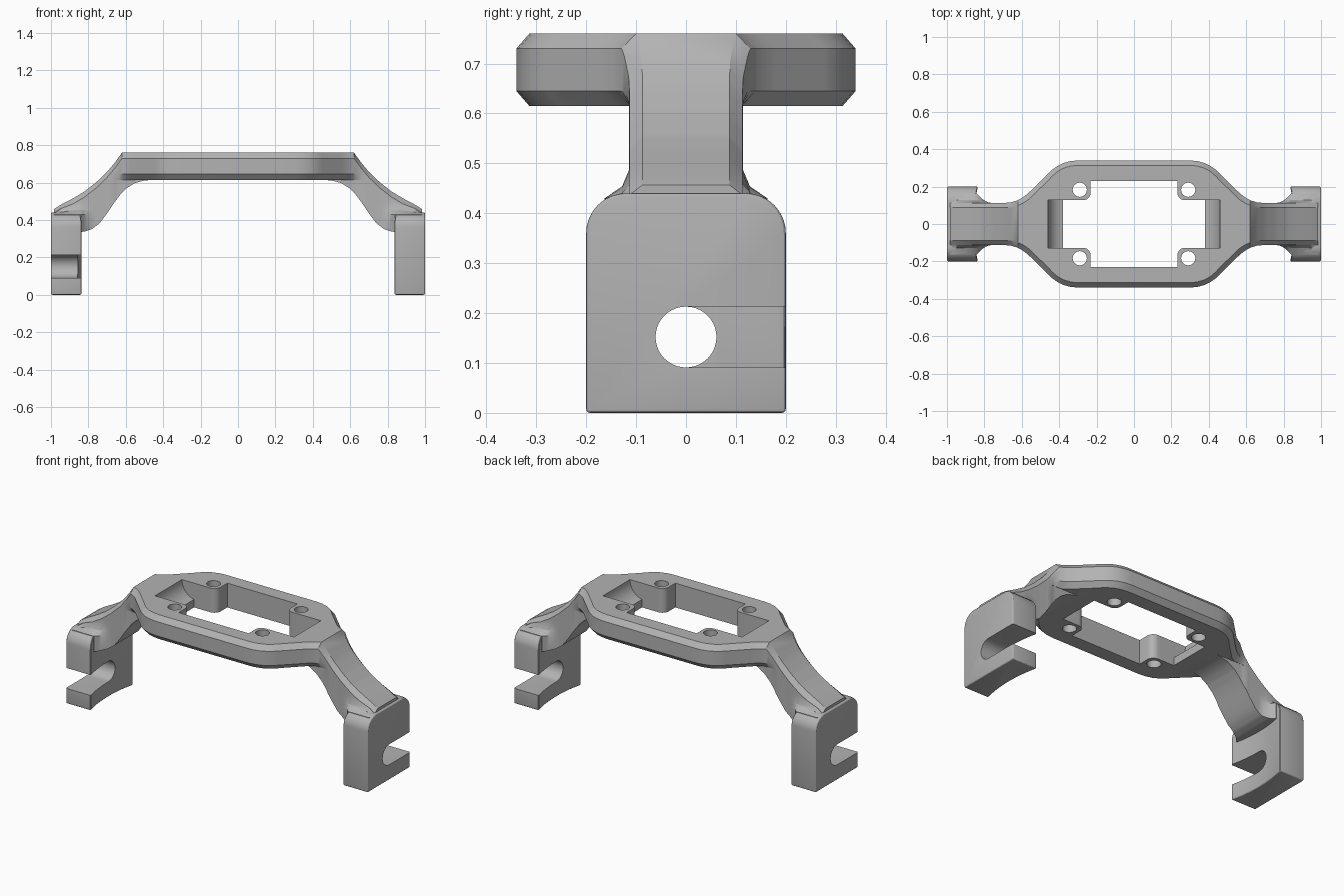
import bpy, bmesh, math
from mathutils import Vector

old = bpy.data.objects.get("Cube")
if old:
    bpy.data.objects.remove(old, do_unlink=True)

grey = bpy.data.materials.new("plain grey")
grey.use_nodes = True
GREY = (0.45, 0.45, 0.45, 1)
grey.diffuse_color = GREY
grey.node_tree.nodes["Principled BSDF"].inputs["Base Color"].default_value = GREY


def loft(name, rings):
    """Closed solid through a list of equal-length rings of points."""
    bm = bmesh.new()
    rows = [[bm.verts.new(p) for p in ring] for ring in rings]
    n = len(rows[0])
    for a, b in zip(rows, rows[1:]):
        for i in range(n):
            j = (i + 1) % n
            bm.faces.new((a[i], a[j], b[j], b[i]))
    bm.faces.new(rows[0][::-1])
    bm.faces.new(rows[-1])
    bmesh.ops.recalc_face_normals(bm, faces=bm.faces)
    mesh = bpy.data.meshes.new(name)
    bm.to_mesh(mesh)
    bm.free()
    mesh.materials.append(grey)
    ob = bpy.data.objects.new(name, mesh)
    bpy.context.collection.objects.link(ob)
    return ob


def prism(name, pts, axis, lo, hi):
    """Extrude a 2D outline along an axis."""
    place = {"x": lambda p, d: Vector((d, p[0], p[1])),
             "y": lambda p, d: Vector((p[0], d, p[1])),
             "z": lambda p, d: Vector((p[0], p[1], d))}[axis]
    return loft(name, [[place(p, d) for p in pts] for d in (lo, hi)])


def arc(cx, cy, r, start, end, steps=10):
    angles = [math.radians(start + (end - start) * i / steps) for i in range(steps + 1)]
    return [(cx + r * math.cos(a), cy + r * math.sin(a)) for a in angles]


def apply_modifier(ob, mod):
    bpy.context.view_layer.objects.active = ob
    bpy.ops.object.modifier_apply(modifier=mod.name)


def cut(ob, cutter):
    cutter.hide_render = True
    mod = ob.modifiers.new("cut", "BOOLEAN")
    mod.operation, mod.solver, mod.object = "DIFFERENCE", "EXACT", cutter
    apply_modifier(ob, mod)
    bpy.data.objects.remove(cutter, do_unlink=True)


def smooth(ob):
    ob.data.shade_smooth()
    ob.data.set_sharp_from_angle(angle=math.radians(28))


def lerp(table, x):
    for (x0, y0), (x1, y1) in zip(table, table[1:]):
        if x <= x1:
            return y0 + (y1 - y0) * (x - x0) / (x1 - x0)
    return table[-1][1]


# Frame: half width, top height and underside height along x
WIDTH = [(0, .34), (.3, .34), (.34, .336), (.38, .325), (.41, .31), (.44, .288),
         (.57, .16), (.6, .139), (.63, .124), (.66, .115), (.69, .113), (1, .113)]
TOP = [(0, .76), (.62, .76), (.66, .705), (.7, .657), (.76, .6), (.82, .553),
       (.88, .517), (.95, .48), (1, .447)]
UNDER = [(0, .615), (.45, .615), (.5, .611), (.55, .598), (.595, .57), (.63, .535),
         (.66, .495), (.7, .435), (.74, .382), (.78, .352), (.82, .338), (.86, .335), (1, .335)]


def frame_ring(x):
    u = abs(x)
    w, top, under = lerp(WIDTH, u), lerp(TOP, u), lerp(UNDER, u)
    slope = (lerp(WIDTH, u + .005) - lerp(WIDTH, max(u - .005, 0))) / .01
    side = .026 * math.sqrt(1 + min(slope * slope, 1))
    drop = .03 if u < .9 else .02
    shoulder = top - drop
    if u < .67:      # plate with a chamfered rim, arm root below it
        a = .11
        half = [(w - side, top), (w, shoulder), (w, min(.645, shoulder - .01)),
                (max(w - side, a + .001), .615), (a, .6149),
                (a if u > .47 else a - .02, min(under, .6148))]
    else:            # arm, flaring into the foot
        flare = .05 * min(max((u - .76) / .08, 0), 1) ** 2
        if flare > 0:
            low = .43
            h = min(.06, shoulder - low - .003)
        else:
            low, h = under + .02, shoulder - under - .04
        half = [(w - side, top), (w, shoulder), (w, low + h), (w + .3 * flare, low + .4 * h),
                (w + flare, low), (w + flare, under)]
    return [(x, y, z) for y, z in half] + [(x, -y, z) for y, z in reversed(half)]


stations = {x for t in (WIDTH, TOP, UNDER) for x, _ in t if 0 < x < .98}
stations |= {.48, .675, .72, .77, .79, .8, .81, .83, .84, .985}
stations = sorted(stations)
frame = loft("frame", [frame_ring(x) for x in [-s for s in reversed(stations)] + stations])

# Central window, leaving rounded screw bosses in the corners
quarter = [(.38, 0), (.38, .127)] + arc(.272, .167, .04, 270, 180, 8) + [(.232, .23)]
window = quarter + [(-x, y) for x, y in reversed(quarter)]
window += [(-x, -y) for x, y in quarter[1:]] + [(x, -y) for x, y in reversed(quarter[1:])]
cut(frame, prism("window_cutter", window, "z", .3, 1))

for s in (-1, 1):
    # Curved recess at each end of the window
    scoop = [(.3, .66), (.3, .8), (.46, .8)] + arc(.36, .76, .1, 0, -78)
    cut(frame, prism("scoop_cutter", [(s * x, z) for x, z in scoop], "y", -.127, .127))
    # Screw holes
    for t in (-1, 1):
        cut(frame, prism("hole_cutter", arc(s * .29, t * .183, .038, 0, 345, 23), "z", .5, 1))
smooth(frame)

# Foot: rounded block with softened edges
outline = [(-.2, 0), (.2, 0)] + arc(.12, .36, .08, 0, 90) + arc(-.12, .36, .08, 90, 180)
foot = prism("left_foot", outline, "x", .8, 1)
cut(foot, prism("clearance_cutter", arc(0, 0, .858, 0, 358.5, 239), "z", -.2, .8))
bevel = foot.modifiers.new("soft edges", "BEVEL")
bevel.width, bevel.segments = .012, 3
bevel.limit_method, bevel.angle_limit = "ANGLE", math.radians(50)
apply_modifier(foot, bevel)

# Open slot with a round end
slot = arc(0, .152, .061, 90, 270, 20) + [(.3, .091), (.3, .213)]
cut(foot, prism("slot_cutter", slot, "x", .7, 1.1))
smooth(foot)

# Opposite foot is the same part turned half way round
other = foot.copy()
other.name = "right_foot"
other.rotation_euler.z = math.pi
bpy.context.collection.objects.link(other)
